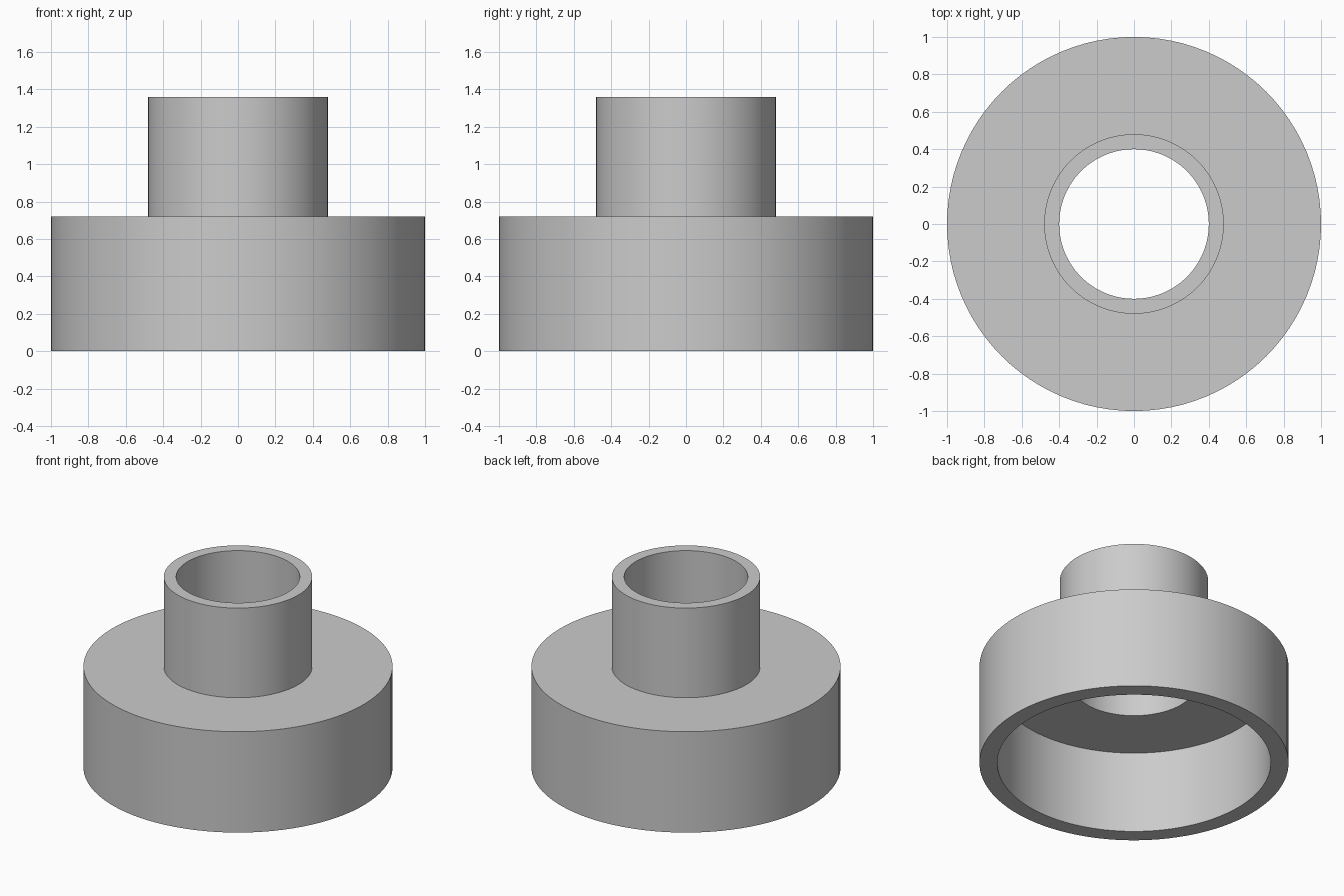
import bpy
import bmesh
import math
from mathutils import Vector

SEGMENTS = 96

# Remove the default cube
cube = bpy.data.objects.get("Cube")
if cube:
    bpy.data.objects.remove(cube, do_unlink=True)

# Single grey material
grey = bpy.data.materials.new("plain_grey")
grey.use_nodes = True
colour = (0.6, 0.6, 0.6, 1.0)
grey.diffuse_color = colour
grey.node_tree.nodes["Principled BSDF"].inputs["Base Color"].default_value = colour


def lathe(name, profile, material):
    """Revolve a closed (radius, height) profile around the z axis."""
    bm = bmesh.new()
    verts = [bm.verts.new((r, 0, z)) for r, z in profile]
    edges = [bm.edges.new((a, b)) for a, b in zip(verts, verts[1:] + verts[:1])]
    bmesh.ops.spin(bm, geom=verts + edges, cent=Vector(), axis=Vector((0, 0, 1)),
                   angle=math.tau, steps=SEGMENTS, use_duplicate=False)
    bmesh.ops.remove_doubles(bm, verts=bm.verts, dist=0.0001)
    bmesh.ops.recalc_face_normals(bm, faces=bm.faces)
    mesh = bpy.data.meshes.new(name)
    bm.to_mesh(mesh)
    bm.free()
    mesh.materials.append(material)
    obj = bpy.data.objects.new(name, mesh)
    bpy.context.collection.objects.link(obj)
    bpy.ops.object.select_all(action="DESELECT")
    obj.select_set(True)
    bpy.context.view_layer.objects.active = obj
    bpy.ops.object.shade_smooth_by_angle(angle=math.radians(30))
    return obj


# Hollow wide cup, open below, joined to a narrow open neck
body_radius, body_inner, body_top, ceiling = 1.0, 0.885, 0.72, 0.585
neck_radius, neck_inner, neck_top = 0.48, 0.40, 1.36
lathe("stepped_collar", [
    (body_inner, 0), (body_radius, 0), (body_radius, body_top),
    (neck_radius, body_top), (neck_radius, neck_top),
    (neck_inner, neck_top), (neck_inner, ceiling), (body_inner, ceiling),
], grey)
